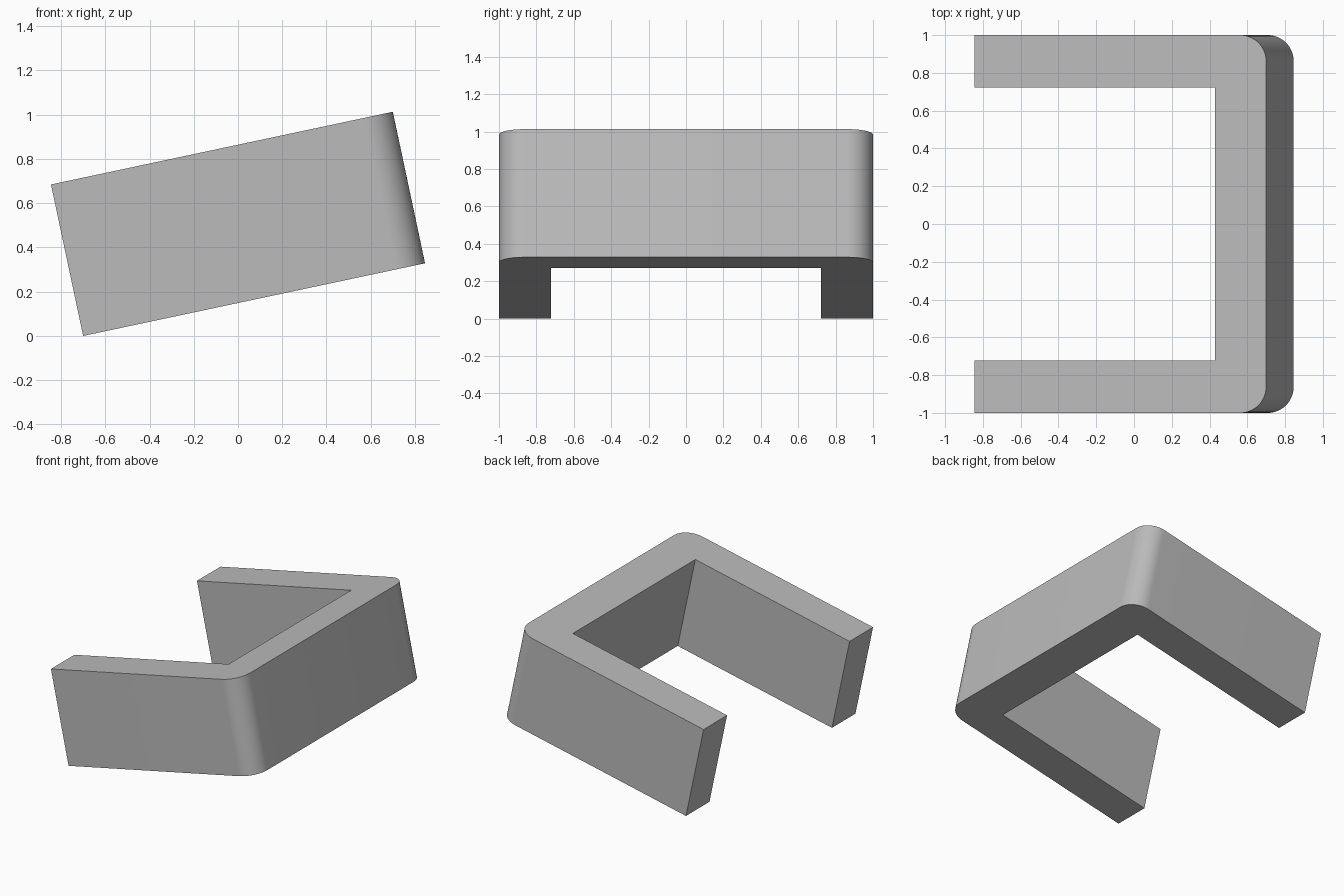
import bpy, bmesh
from math import radians, sin, cos, pi
from mathutils import Matrix

cube = bpy.data.objects.get("Cube")
if cube:
    bpy.data.objects.remove(cube, do_unlink=True)

LENGTH, HEIGHT, WALL, RADIUS = 1.58, 0.70, 0.277, 0.14
TILT = radians(12)
STEPS = 16

# Grey finish
grey = bpy.data.materials.new("plain_grey")
grey.use_nodes = True
colour = (0.5, 0.5, 0.5, 1)
grey.diffuse_color = colour
grey.node_tree.nodes["Principled BSDF"].inputs["Base Color"].default_value = colour

# U-shaped profile: open end at -x, two rounded outer corners at +x
end = LENGTH / 2


def corner(side, start):
    cx, cy = end - RADIUS, side * (1 - RADIUS)
    angles = [start + pi / 2 * i / STEPS for i in range(STEPS + 1)]
    return [(cx + RADIUS * cos(a), cy + RADIUS * sin(a)) for a in angles]


inner = 1 - WALL
profile = [(-end, -1)] + corner(-1, -pi / 2) + corner(1, 0)
profile += [(-end, 1), (-end, inner), (end - WALL, inner),
            (end - WALL, -inner), (-end, -inner)]

# Extrude the profile, then tilt it so the closed end is raised
bm = bmesh.new()
face = bm.faces.new([bm.verts.new((x, y, -HEIGHT / 2)) for x, y in profile])
top = bmesh.ops.extrude_face_region(bm, geom=[face])["geom"]
bmesh.ops.translate(bm, vec=(0, 0, HEIGHT),
                    verts=[v for v in top if isinstance(v, bmesh.types.BMVert)])
bmesh.ops.recalc_face_normals(bm, faces=bm.faces)
bm.transform(Matrix.Rotation(-TILT, 4, "Y"))
bmesh.ops.translate(bm, vec=(0, 0, -min(v.co.z for v in bm.verts)), verts=bm.verts)

mesh = bpy.data.meshes.new("u_bracket")
bm.to_mesh(mesh)
bm.free()
mesh.materials.append(grey)
bracket = bpy.data.objects.new("u_bracket", mesh)
bpy.context.collection.objects.link(bracket)

# Smooth rounded corners, crisp edges elsewhere
bpy.ops.object.select_all(action="DESELECT")
bracket.select_set(True)
bpy.context.view_layer.objects.active = bracket
bpy.ops.object.shade_smooth_by_angle(angle=radians(30))
